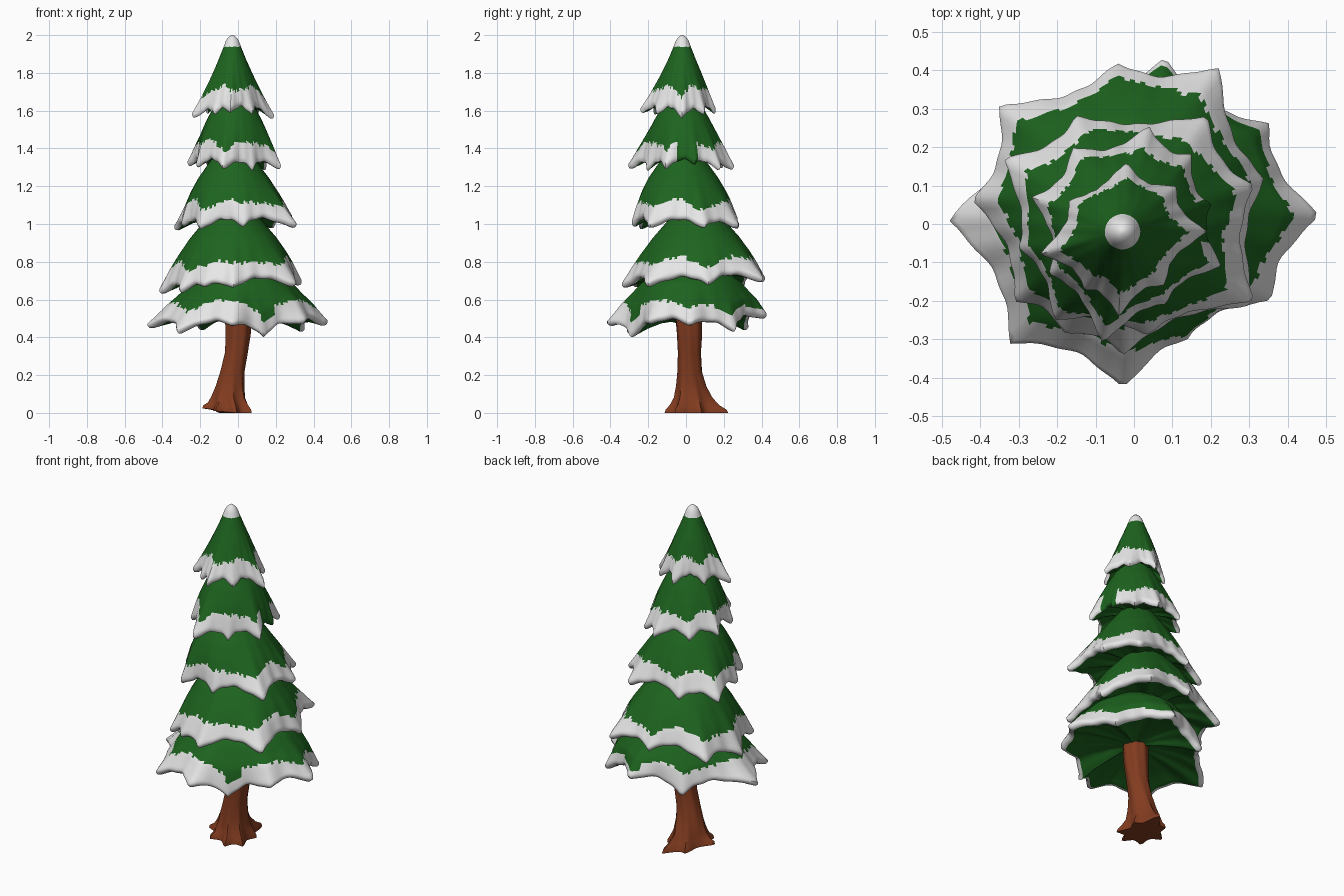
import bpy, math, random

random.seed(4)
if "Cube" in bpy.data.objects:
    bpy.data.objects.remove(bpy.data.objects["Cube"], do_unlink=True)


def material(name, color):
    m = bpy.data.materials.new(name)
    m.use_nodes = True
    m.diffuse_color = (*color, 1)
    bsdf = next(n for n in m.node_tree.nodes if n.type == "BSDF_PRINCIPLED")
    bsdf.inputs["Base Color"].default_value = (*color, 1)
    return m


GREEN = material("needle green", (0.0125, 0.128, 0.0135))
SNOW = material("snow white", (0.8, 0.8, 0.8))
BARK = material("bark brown", (0.225, 0.045, 0.014))
TAU = 2 * math.pi


def scallop(tips, center, angle, depth, lift):
    """Radius and height of a pointed rim that passes through the tips."""
    polar = sorted((math.atan2(y - center[1], x - center[0]) % TAU,
                    math.hypot(x - center[0], y - center[1]), z) for x, y, z in tips)
    polar.append((polar[0][0] + TAU, *polar[0][1:]))
    if angle < polar[0][0]:
        angle += TAU
    for (a0, r0, z0), (a1, r1, z1) in zip(polar, polar[1:]):
        if a0 <= angle <= a1:
            t = (angle - a0) / (a1 - a0)
            dip = 4 * t * (1 - t) * min(1.2, (a1 - a0) / 0.75)
            return (r0 + (r1 - r0) * t) * (1 - depth * dip), z0 + (z1 - z0) * t + lift * dip


def lookup(points, u):
    for (u0, v0), (u1, v1) in zip(points, points[1:]):
        if u <= u1:
            return v0 + (v1 - v0) * (u - u0) / (u1 - u0)
    return points[-1][1]


def skin(name, rings, materials, rule, sharp):
    """Join closed rings of points, cap both ends and colour faces by a rule."""
    n = len(rings[0])
    verts = [p for ring in rings for p in ring]
    faces, index = [], []
    for k in range(len(rings) - 1):
        for i in range(n):
            j = (i + 1) % n
            faces.append((k * n + i, (k + 1) * n + i, (k + 1) * n + j, k * n + j))
            index.append(rule(k, i))
    faces += [tuple(range(n)), tuple(reversed(range(len(verts) - n, len(verts))))]
    index += [rule(0, 0), rule(len(rings) - 2, 0)]
    mesh = bpy.data.meshes.new(name)
    mesh.from_pydata(verts, [], faces)
    for m in materials:
        mesh.materials.append(m)
    mesh.polygons.foreach_set("material_index", index)
    obj = bpy.data.objects.new(name, mesh)
    bpy.context.collection.objects.link(obj)
    bpy.ops.object.select_all(action="DESELECT")
    obj.select_set(True)
    bpy.context.view_layer.objects.active = obj
    bpy.ops.object.shade_smooth_by_angle(angle=math.radians(sharp))


def tier(name, tips, center, top, profile, depth=0.16, snow=0.77, bare=(), cap=0.0):
    """Drooping skirt of branches with a rounded, snow covered rim."""
    n, steps = 144, 24
    angles = [TAU * i / n for i in range(n)]
    rim = []
    for a in angles:
        r, z = scallop(tips, center, a, depth, 0.045)
        rim.append((r * (1 + 0.008 * math.sin(23 * a)), z + 0.004 * math.sin(19 * a)))
    mean = sum(r for r, z in rim) / n
    level = sum(z for r, z in rim) / n
    rings = []

    def add(radius_height):
        ring = []
        for a, (r, z) in zip(angles, rim):
            rr, zz = radius_height(r, z)
            ring.append((center[0] + rr * math.cos(a), center[1] + rr * math.sin(a), zz))
        rings.append(ring)

    # upper slope: round at the top, pointed and flared at the rim
    for k in range(steps + 1):
        u = k / steps
        f = lookup(profile, u)
        add(lambda r, z: (f * (mean + (r - mean) * u ** 1.9),
                          top + (level - top) * u + (z - level) * u ** 2))
    # rounded lip, then shallow underside that evens out inwards
    for f, dz in ((1.0, -0.012), (0.975, -0.024), (0.93, -0.026), (0.87, -0.018),
                  (0.7, 0.0), (0.4, 0.015), (0.05, 0.02)):
        add(lambda r, z: (r * f, level + (z - level) * f + dz))

    # snow line: slow waves with ragged teeth
    phase = random.uniform(0, TAU)
    line = [snow + 0.05 * math.sin(5 * a + phase) + random.uniform(-0.03, 0.03) for a in angles]

    def rule(k, i):
        u = (k + 0.5) / steps
        if u < cap:
            return 1
        a = math.degrees(angles[i])
        for lo, hi, limit in bare:
            if lo <= a <= hi and u < limit:
                return 0
        return int(u > line[i] and k < steps + 3)

    skin(name, rings, (GREEN, SNOW), rule, 50)


SLOPE = [(0, 0.32), (0.2, 0.49), (0.38, 0.64), (0.6, 0.79), (0.77, 0.89), (1, 1)]
WIDE = [(0, 0.35), (0.35, 0.68), (0.7, 0.89), (1, 1)]
PEAK = [(0, 0.04), (0.035, 0.14), (0.085, 0.21), (0.17, 0.28), (0.33, 0.42), (0.49, 0.57),
        (0.73, 0.78), (1, 1)]

# five tiers of branches, bottom to top; bare = angle range without snow
tier("bottom_branches",
     [(.485, .02, .485), (.35, .26, .455), (.08, .43, .52), (-.2, .33, .46), (-.485, .01, .475),
      (-.32, -.31, .445), (-.03, -.43, .485), (.14, -.3, .42), (.36, -.2, .49)],
     (.02, .03), 0.79, WIDE, snow=0.73, bare=[(18, 58, 0.84), (58, 85, 0.92), (286, 302, 0.88)])
tier("lower_branches",
     [(.31, -.21, .69), (.34, .12, .7), (.22, .41, .72), (-.04, .42, .72), (-.35, .31, .68),
      (-.42, .06, .65), (-.31, -.2, .66), (-.18, -.29, .69), (-.03, -.34, .68)],
     (-.025, .055), 1.06, SLOPE)
tier("middle_branches",
     [(.31, -.2, 1.0), (.31, .1, 1.0), (.19, .28, 1.0), (-.15, .28, 1.0), (-.34, .17, .99),
      (-.3, -.06, 1.01), (-.21, -.25, .99), (.03, -.29, 1.01)],
     (-.025, -.015), 1.37, SLOPE)
tier("upper_branches",
     [(.23, -.11, 1.315), (.2, .05, 1.34), (.15, .18, 1.31), (.04, .255, 1.31), (-.16, .2, 1.32),
      (-.265, .07, 1.33), (-.22, -.13, 1.32), (-.08, -.31, 1.315), (.08, -.21, 1.31)],
     (-.02, -.02), 1.68, SLOPE, depth=0.18, bare=[(0, 20, 2), (351, 360, 2)])
tier("top_branches",
     [(.19, -.02, 1.58), (.11, .1, 1.6), (-.02, .16, 1.61), (-.17, .06, 1.61),
      (-.245, -.08, 1.58), (-.13, -.17, 1.6), (-.04, -.24, 1.61), (.08, -.16, 1.6)],
     (-.03, -.02), 2.0, PEAK, depth=0.2, cap=0.18)

# trunk: leaning column that flares into pointed roots
ROOTS = [(-.2, .0, .025), (-.13, -.1, .01), (-.01, -.12, .0), (.075, -.06, .0), (.07, .08, .0),
         (.01, .23, .0), (-.1, .15, .0)]
FOOT = (-.04, .03)
SIDES = 56
# height, centre x, centre y, radius, share of the root outline
COLUMN = [(0, -.04, .03, .08, 1), (.018, -.04, .03, .08, .93), (.04, -.04, .03, .08, .6),
          (.08, -.045, .03, .075, .32), (.14, -.04, .025, .07, .13), (.22, -.03, .02, .062, .04),
          (.32, -.01, .018, .06, 0), (.42, .0, .018, .066, 0), (.54, .0, .01, .07, 0)]
trunk = []
for h, cx, cy, radius, share in reversed(COLUMN):
    ring = []
    for i in range(SIDES):
        a = TAU * i / SIDES
        root, rise = scallop(ROOTS, FOOT, a, 0.3, 0)
        ridge = 1 + 0.035 * math.sin(7 * a + 5 * h)
        r = radius * ridge * (1 - share) + root * share
        ring.append((cx + r * math.cos(a), cy + r * math.sin(a), h + rise * share))
    trunk.append(ring)
skin("trunk", trunk, (BARK,), lambda k, i: 0, 40)
